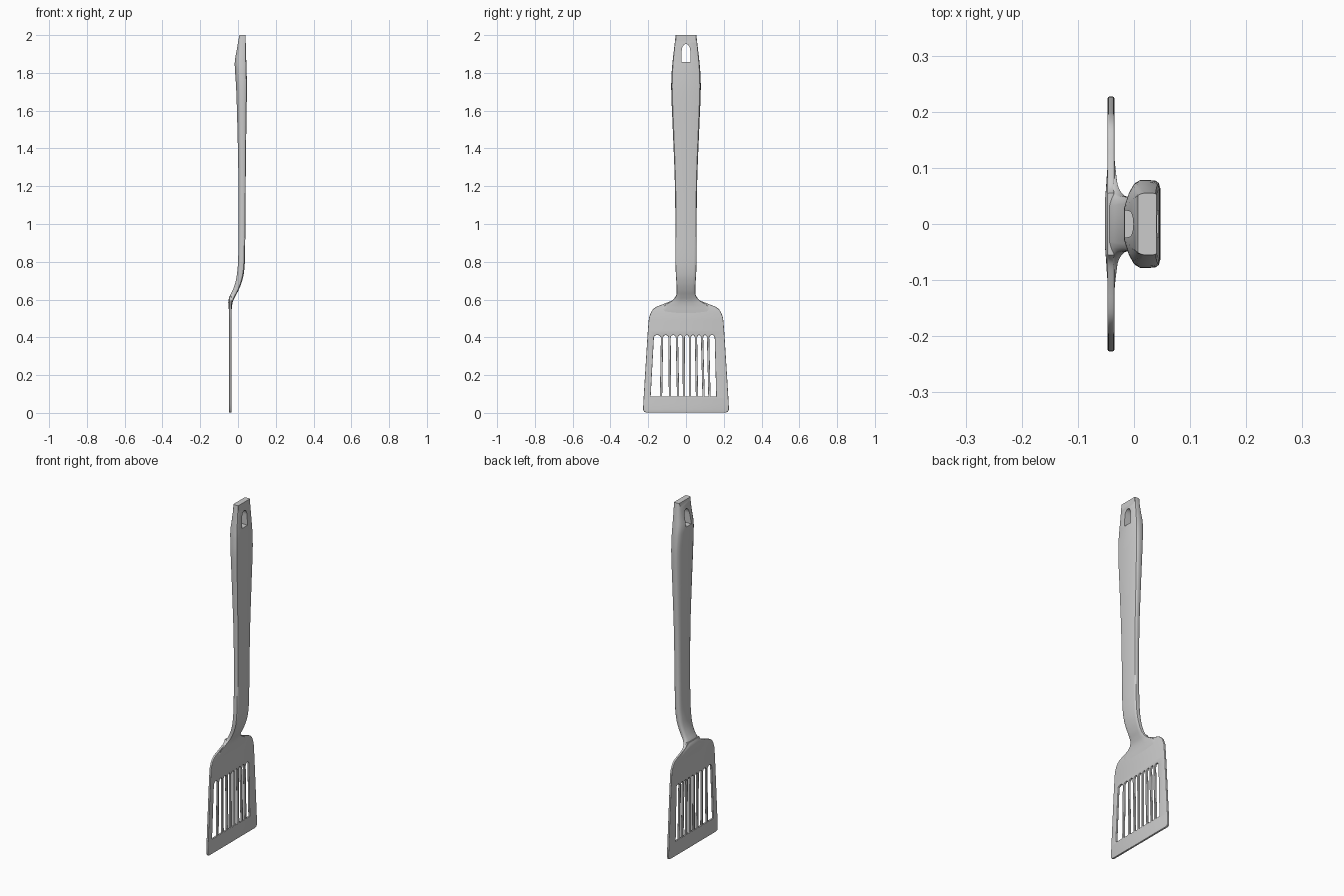
import bpy, bmesh, math
from mathutils import Matrix

if "Cube" in bpy.data.objects:
    bpy.data.objects.remove(bpy.data.objects["Cube"])

# local (x, y, z) -> world (y, z, x): drawings made in the blade plane
PLANE = Matrix(((0, 0, 1, 0), (1, 0, 0, 0), (0, 1, 0, 0), (0, 0, 0, 1)))


def spline(pts, steps):
    """Smooth path through tuples of any length."""
    out = []
    for i in range(len(pts) - 1):
        a, b, c, d = (pts[max(i - 1, 0)], pts[i], pts[i + 1], pts[min(i + 2, len(pts) - 1)])
        t1, t2, h = (c[0] - a[0]), (d[0] - b[0]), None
        for s in range(steps):
            t = s / steps
            out.append(tuple(0.5 * (2 * q + (r - p) * t + (2 * p - 5 * q + 4 * r - w) * t * t
                                    + (3 * q - p - 3 * r + w) * t ** 3)
                             for p, q, r, w in zip(a, b, c, d)))
    out.append(tuple(pts[-1]))
    return out


def shade(ob, angle=35):
    bpy.ops.object.select_all(action='DESELECT')
    ob.select_set(True)
    bpy.context.view_layer.objects.active = ob
    bpy.ops.object.shade_smooth_by_angle(angle=math.radians(angle))


def mesh_object(name, bm):
    bmesh.ops.recalc_face_normals(bm, faces=bm.faces)
    me = bpy.data.meshes.new(name)
    bm.to_mesh(me)
    bm.free()
    ob = bpy.data.objects.new(name, me)
    bpy.context.collection.objects.link(ob)
    return ob


def arch(l0, r0, l1, r1, z0, z1, rise, n=8):
    """Opening with a flat bottom and a rounded top."""
    c, r = (l1 + r1) / 2, (r1 - l1) / 2
    top = [(c + r * math.cos(math.pi * i / n), z1 - rise + rise * math.sin(math.pi * i / n))
           for i in range(n + 1)]
    return [(l0, z0), (r0, z0)] + top


# Blade: outline with slots, filled and given a rounded edge
half = [(0.0, 0.002), (0.212, 0.002), (0.222, 0.006), (0.227, 0.018)]
half += spline([(0.226, 0.05), (0.212, 0.28), (0.2, 0.46), (0.192, 0.515), (0.167, 0.555),
                (0.11, 0.58), (0.07, 0.598), (0.055, 0.618)], 6)
outline = half + [(-y, z) for y, z in reversed(half[1:])]

low = [-0.193, -0.132, -0.085, -0.042, -0.011, 0.021, 0.058, 0.093, 0.124, 0.166]
high = [-0.176, -0.127, -0.087, -0.048, -0.012, 0.021, 0.053, 0.085, 0.117, 0.158]
BAR = 0.006
slots = [arch(low[i] + BAR, low[i + 1] - BAR, high[i] + BAR, high[i + 1] - BAR,
              0.088, 0.412, 0.014) for i in range(9)]

cu = bpy.data.curves.new("blade_outline", 'CURVE')
cu.dimensions = '2D'
cu.fill_mode = 'BOTH'
cu.extrude = 0.003
cu.bevel_depth = 0.003
cu.bevel_resolution = 2
cu.offset = -0.003
for loop in [outline] + slots:
    sp = cu.splines.new('POLY')
    sp.points.add(len(loop) - 1)
    for p, (y, z) in zip(sp.points, loop):
        p.co = (y, z, 0, 1)
    sp.use_cyclic_u = True
tmp = bpy.data.objects.new("blade_outline", cu)
bpy.context.collection.objects.link(tmp)
bpy.context.view_layer.update()
me = bpy.data.meshes.new_from_object(tmp.evaluated_get(bpy.context.evaluated_depsgraph_get()))
bpy.data.objects.remove(tmp)
me.transform(Matrix.Translation((-0.041, 0, 0)) @ PLANE)
bm = bmesh.new()
bm.from_mesh(me)
bmesh.ops.remove_doubles(bm, verts=bm.verts, dist=0.00005)
blade = mesh_object("blade", bm)
shade(blade)

# Handle and neck: loft of (z, front x, back x, half width, front flat, back flat)
stations = [
    (0.50, -0.044, -0.038, 0.12, 0.5, 0.5),
    (0.54, -0.048, -0.034, 0.14, 0.4, 0.35),
    (0.57, -0.051, -0.031, 0.115, 0.4, 0.35),
    (0.595, -0.051, -0.025, 0.073, 0.5, 0.4),
    (0.62, -0.043, -0.013, 0.053, 0.6, 0.5),
    (0.65, -0.028, 0.003, 0.049, 0.7, 0.6),
    (0.69, -0.014, 0.019, 0.051, 0.7, 0.65),
    (0.74, -0.005, 0.031, 0.054, 0.7, 0.7),
    (0.82, 0.001, 0.037, 0.056, 0.7, 0.75),
    (1.00, 0.003, 0.039, 0.056, 0.7, 0.8),
    (1.25, 0.002, 0.041, 0.060, 0.65, 0.8),
    (1.50, -0.003, 0.044, 0.070, 0.55, 0.8),
    (1.70, -0.009, 0.047, 0.078, 0.45, 0.8),
    (1.80, -0.015, 0.046, 0.076, 0.4, 0.82),
    (1.86, -0.017, 0.044, 0.071, 0.42, 0.86),
    (1.92, -0.007, 0.042, 0.064, 0.6, 0.9),
    (2.00, 0.007, 0.040, 0.055, 0.93, 0.95),
]


def section(z, x0, x1, hw, f, b):
    d = x1 - x0
    side = [(x1, b * hw), (x1 - 0.05 * d, (b + 0.65 * (1 - b)) * hw),
            (x1 - 0.15 * d, (b + 0.92 * (1 - b)) * hw), (x1 - 0.35 * d, hw),
            (x0 + 0.38 * d, hw), (x0 + 0.25 * d, (f + 0.9 * (1 - f)) * hw),
            (x0 + 0.12 * d, (f + 0.55 * (1 - f)) * hw), (x0, f * hw)]
    return [(x, y, z) for x, y in side] + [(x, -y, z) for x, y in reversed(side)]


bm = bmesh.new()
rings = [[bm.verts.new(p) for p in section(*s)] for s in spline(stations, 5)]
n = len(rings[0])
for r, q in zip(rings, rings[1:]):
    for i in range(n):
        bm.faces.new((r[i], r[(i + 1) % n], q[(i + 1) % n], q[i]))
bm.faces.new(rings[0])
bm.faces.new(rings[-1])
handle = mesh_object("handle", bm)

# Hanging hole cut through the handle end
bm = bmesh.new()
loop = arch(-0.025, 0.025, -0.023, 0.023, 1.858, 1.953, 0.04, 12)
f = bm.faces.new([bm.verts.new((-0.1, y, z)) for y, z in loop])
ext = bmesh.ops.extrude_face_region(bm, geom=[f])
bmesh.ops.translate(bm, vec=(0.2, 0, 0),
                    verts=[v for v in ext["geom"] if isinstance(v, bmesh.types.BMVert)])
cutter = mesh_object("hole_cutter", bm)
cutter.hide_render = True
mod = handle.modifiers.new("hanging_hole", 'BOOLEAN')
mod.operation = 'DIFFERENCE'
mod.solver = 'EXACT'
mod.object = cutter
bpy.context.view_layer.objects.active = handle
bpy.ops.object.modifier_apply(modifier=mod.name)
bpy.data.objects.remove(cutter)
shade(handle)
